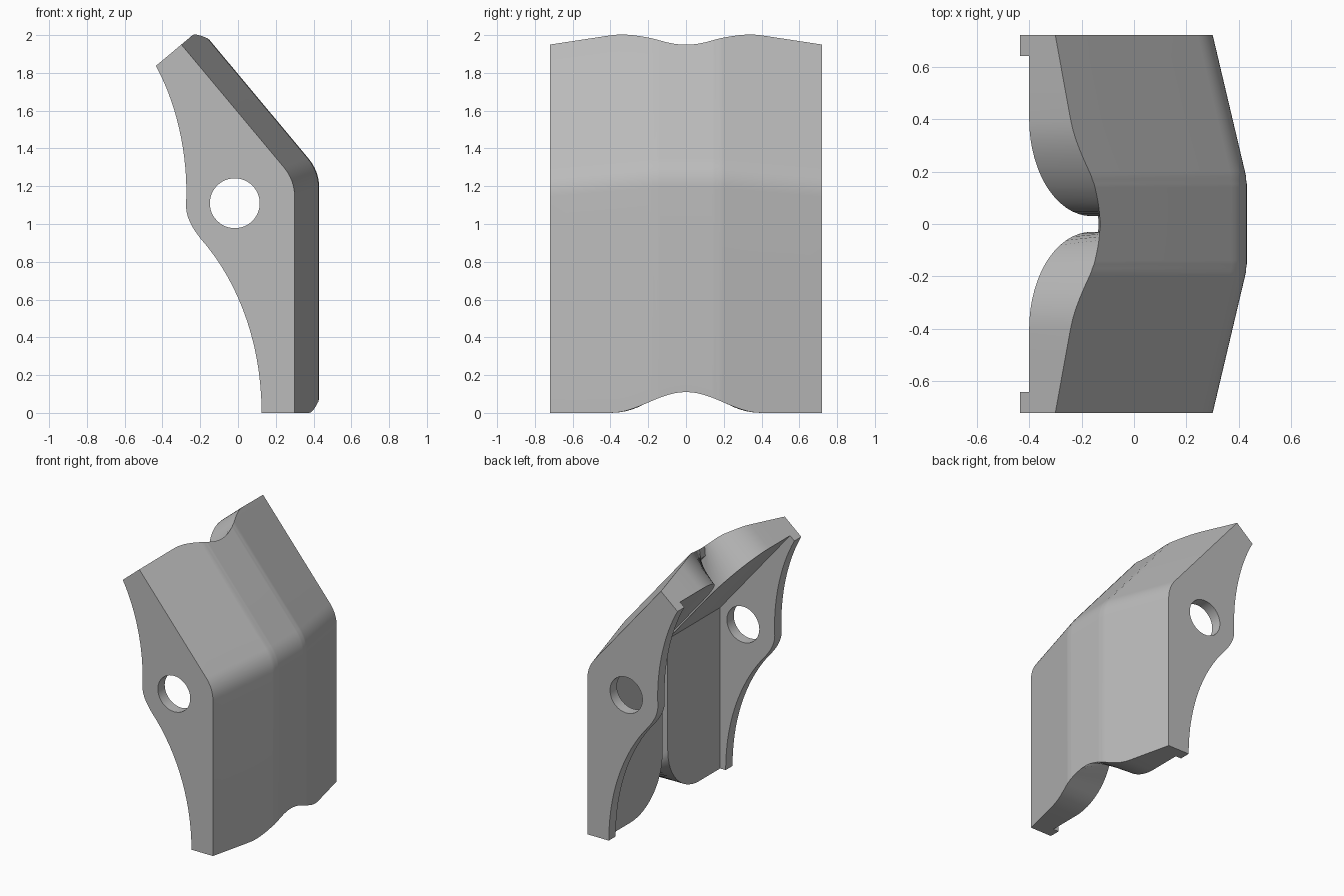
import bpy, bmesh, math
from mathutils import Vector
from mathutils.geometry import interpolate_bezier

if "Cube" in bpy.data.objects:
    bpy.data.objects.remove(bpy.data.objects["Cube"])

grey = bpy.data.materials.new("plain_grey")
grey.use_nodes = True
colour = (0.5, 0.5, 0.5, 1)
grey.diffuse_color = colour
grey.node_tree.nodes["Principled BSDF"].inputs["Base Color"].default_value = colour

HALF, PLATE = 0.72, 0.08          # half width, side plate thickness
BOW, INNER = 0.13, -0.13          # outer bulge, inner face offset
SLOT, REACH = 0.03, 0.40          # half slot width, half scoop width
RADIUS = REACH - SLOT
BEND = math.radians(40)
N = Vector((math.cos(BEND), math.sin(BEND)))    # normal of the upper leg
U = Vector((math.sin(BEND), -math.cos(BEND)))   # down along the upper leg
TOP = Vector((-0.30, 1.95))


def finish(bm, name):
    bmesh.ops.recalc_face_normals(bm, faces=bm.faces)
    mesh = bpy.data.meshes.new(name)
    bm.to_mesh(mesh)
    bm.free()
    mesh.materials.append(grey)
    obj = bpy.data.objects.new(name, mesh)
    bpy.context.collection.objects.link(obj)
    bpy.ops.object.select_all(action='DESELECT')
    obj.select_set(True)
    bpy.context.view_layer.objects.active = obj
    bpy.ops.object.shade_smooth_by_angle(angle=math.radians(30))
    return obj


def corner(offset):
    # Bend point of a face offset from the plate's outer edge
    return Vector((0.30 + offset, 1.232 + offset * math.tan(BEND / 2)))


def lower(offset, s):
    return Vector((0.30 + offset, s))


def upper(offset, s):
    return TOP + N * offset + U * s


def section(y, inner=INNER):
    """Closed outline of the bent panel at one position across its width."""
    out = BOW * min(1, (HALF - y) / (HALF - 0.17))
    if abs(y - 0.17) < 0.01:
        out -= 0.003
    bell = 0.055 * (1 + math.cos(math.pi * min(y, REACH) / REACH))
    side = min(RADIUS, max(0, REACH - y))
    arc = RADIUS - math.sqrt(max(0, RADIUS ** 2 - side ** 2))
    cut = bell + (arc - bell) * (out - inner) / (out - INNER)
    c, t = corner(out), 0.09
    a, b = c - Vector((0, t)), c - U * t
    bend = [a.lerp(c, k / 8).lerp(c.lerp(b, k / 8), k / 8) for k in range(9)]
    return [lower(out, bell), *bend, upper(out, bell),
            upper(inner, cut), corner(inner), lower(inner, cut)]


# Bent panel, lofted across the width, with scooped ends and a centre slot
ys = {HALF, HALF - PLATE, 0.52, 0.20, 0.17, 0.14}
ys |= {REACH - RADIUS * math.sin(math.radians(a)) for a in range(0, 91, 6)}
half = [(y, section(y)) for y in sorted(ys, reverse=True)]
floor = BOW - 0.05
half += [(y, section(y, floor)) for y in (SLOT, 0.015)]
stations = half + [(0, section(0, floor))] + [(-y, s) for y, s in reversed(half)]
bm = bmesh.new()
rings = [[bm.verts.new((p.x, y, p.y)) for p in pts] for y, pts in stations]
for r, q in zip(rings, rings[1:]):
    for i in range(len(r)):
        j = (i + 1) % len(r)
        bm.faces.new((r[i], r[j], q[j], q[i]))
bm.faces.new(rings[0])
bm.faces.new(rings[-1])
bmesh.ops.remove_doubles(bm, verts=bm.verts, dist=1e-5)
bmesh.ops.dissolve_degenerate(bm, edges=bm.edges, dist=1e-5)
finish(bm, "bent_panel")

# Side plates with a curved free edge and a round hole
knots = [((0.125, 0), (0.125, 0.37), (0, 0.70), (-0.20, 0.925)),
         ((-0.20, 0.925), (-0.25, 0.99), (-0.275, 1.04), (-0.275, 1.10)),
         ((-0.275, 1.10), (-0.262, 1.35), (-0.32, 1.63), (-0.435, 1.837))]
edge = [lower(INNER, 0)]
for k in knots:
    pts = interpolate_bezier(*[Vector(p) for p in k], 16)
    edge += pts if k is knots[0] else pts[1:]
edge += [upper(INNER, 0), corner(INNER)]
hole = [Vector((-0.017 + 0.132 * math.cos(a), 1.11 + 0.132 * math.sin(a)))
        for a in [math.tau * k / 48 for k in range(48)]]


def side_plate(name, y):
    bm = bmesh.new()
    for loop in (edge, hole):
        vs = [bm.verts.new((p.x, y, p.y)) for p in loop]
        for i in range(len(vs)):
            bm.edges.new((vs[i - 1], vs[i]))
    bmesh.ops.triangle_fill(bm, edges=bm.edges[:], use_beauty=True)
    new = bmesh.ops.extrude_face_region(bm, geom=bm.faces[:], use_keep_orig=True)
    moved = [v for v in new["geom"] if isinstance(v, bmesh.types.BMVert)]
    bmesh.ops.translate(bm, verts=moved, vec=(0, PLATE, 0))
    finish(bm, name)


side_plate("front_side_plate", -HALF)
side_plate("back_side_plate", HALF - PLATE)
